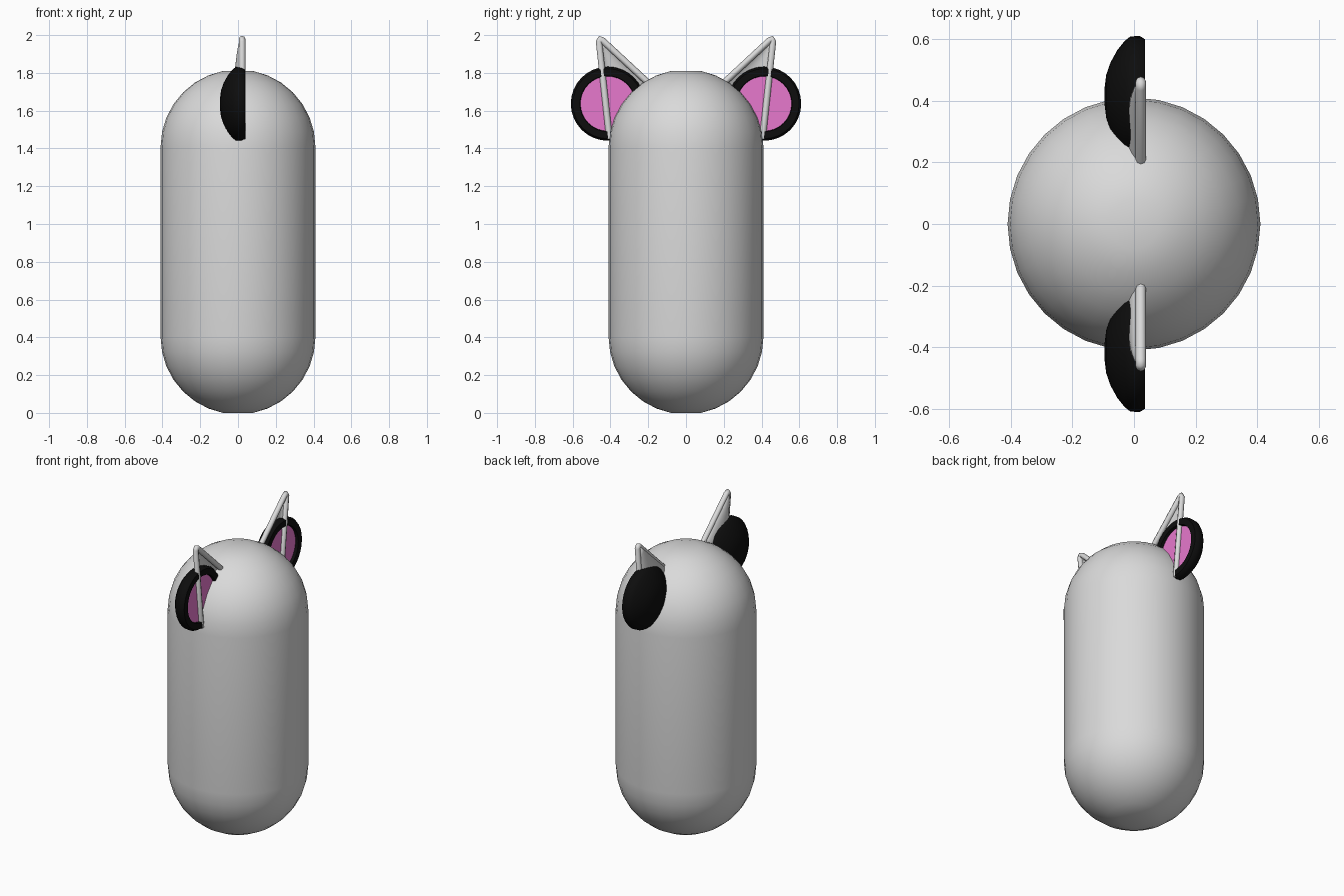
import bpy, bmesh, math

if "Cube" in bpy.data.objects:
    bpy.data.objects.remove(bpy.data.objects["Cube"])


def material(name, rgb):
    m = bpy.data.materials.new(name)
    m.diffuse_color = (*rgb, 1)
    m.use_nodes = True
    m.node_tree.nodes["Principled BSDF"].inputs["Base Color"].default_value = m.diffuse_color
    return m


GREY = material("light grey", (0.7, 0.7, 0.7))
BLACK = material("black", (0.004, 0.004, 0.004))
PINK = material("pink", (0.8, 0.19, 0.61))


def finish(obj, mat, angle=40):
    obj.data.materials.append(mat)
    bpy.ops.object.select_all(action='DESELECT')
    obj.select_set(True)
    bpy.context.view_layer.objects.active = obj
    bpy.ops.object.shade_smooth_by_angle(angle=math.radians(angle))


def add_mesh(name, bm):
    bmesh.ops.recalc_face_normals(bm, faces=bm.faces)
    me = bpy.data.meshes.new(name)
    bm.to_mesh(me)
    bm.free()
    obj = bpy.data.objects.new(name, me)
    bpy.context.collection.objects.link(obj)
    return obj


def revolve(name, profile, sides, place):
    """Lathe a (radius, height) profile; place(u, v, h) gives the position. Ends are capped."""
    bm = bmesh.new()
    rings = []
    for r, h in profile:
        rings.append([bm.verts.new(place(r * math.cos(2 * math.pi * i / sides),
                                         r * math.sin(2 * math.pi * i / sides), h))
                      for i in range(sides)])
    for a, b in zip(rings, rings[1:]):
        for i in range(sides):
            j = (i + 1) % sides
            bm.faces.new((a[i], a[j], b[j], b[i]))
    bm.faces.new(rings[0])
    bm.faces.new(rings[-1])
    return add_mesh(name, bm)


# Capsule body with small flat poles
R, N = 0.41, 8
angles = [math.pi / 2 * i / N for i in range(1, N + 1)]
low = R * math.cos(angles[0])
profile = [(R * math.sin(a), low - R * math.cos(a)) for a in angles]
profile += [(r, 1.81 - z) for r, z in reversed(profile)]
finish(revolve("body", profile, 32, lambda u, v, h: (u, v, h)), GREY)

# Round ear: domed back, raised rim, recessed pink face
DOME = [(0.03, -0.095), (0.07, -0.09), (0.11, -0.076), (0.15, -0.054), (0.18, -0.03),
        (0.194, -0.012), (0.196, 0.018), (0.185, 0.036), (0.148, 0.036), (0.145, 0.018)]


def pointed_ear(side, tag):
    inner, outer, tip = (0.165, 1.715), (0.405, 1.45), (0.455, 1.98)
    front = 0.022
    # Hollow back shell, lofted from the base to the tip
    bm = bmesh.new()
    rows, cols, grid = 10, 12, []
    for i in range(rows + 1):
        t = 0.98 * i / rows
        a = [p + (q - p) * t for p, q in zip(inner, tip)]
        b = [p + (q - p) * t for p, q in zip(outer, tip)]
        depth = 0.05 * math.sqrt(1 - t)if t > 0.5 else 0.05 * (1 - 0.586 * t)
        row = []
        for j in range(cols + 1):
            ang = math.pi * j / cols
            s = (1 - math.cos(ang)) / 2
            row.append(bm.verts.new((front - depth * math.sin(ang),
                                     side * (a[0] + (b[0] - a[0]) * s),
                                     a[1] + (b[1] - a[1]) * s)))
        grid.append(row)
    for r0, r1 in zip(grid, grid[1:]):
        for j in range(cols):
            bm.faces.new((r0[j], r0[j + 1], r1[j + 1], r1[j]))
    shell = add_mesh(tag + "_pointed_ear_shell", bm)
    mod = shell.modifiers.new("thickness", 'SOLIDIFY')
    mod.thickness = 0.012
    mod.offset = 0
    finish(shell, GREY, 60)

    # Rounded rim along both edges, bent around the tip
    cu = bpy.data.curves.new(tag + "_pointed_ear_rim", 'CURVE')
    cu.dimensions = '3D'
    cu.bevel_depth = 0.017
    cu.bevel_resolution = 2
    cu.use_fill_caps = True
    path = [inner, (0.442, 1.972), tip, (0.461, 1.966), outer]
    sp = cu.splines.new('POLY')
    sp.points.add(len(path) - 1)
    for p, (y, z) in zip(sp.points, path):
        p.co = (front, side * y, z, 1)
    for p in sp.points:
        p.radius = 1
    rim = bpy.data.objects.new(cu.name, cu)
    bpy.context.collection.objects.link(rim)
    rim.data.materials.append(GREY)
    sp.use_smooth = True


for side, tag in ((-1, "front"), (1, "back")):
    ear = revolve(tag + "_round_ear", DOME, 32,
                  lambda u, v, h: (h, side * 0.414 + u, 1.637 + v))
    finish(ear, BLACK)
    ear.data.materials.append(PINK)
    # The large flat front cap inside the rim is pink
    for f in ear.data.polygons:
        if len(f.vertices) > 4 and f.center.x > 0:
            f.material_index = 1
    pointed_ear(side, tag)
